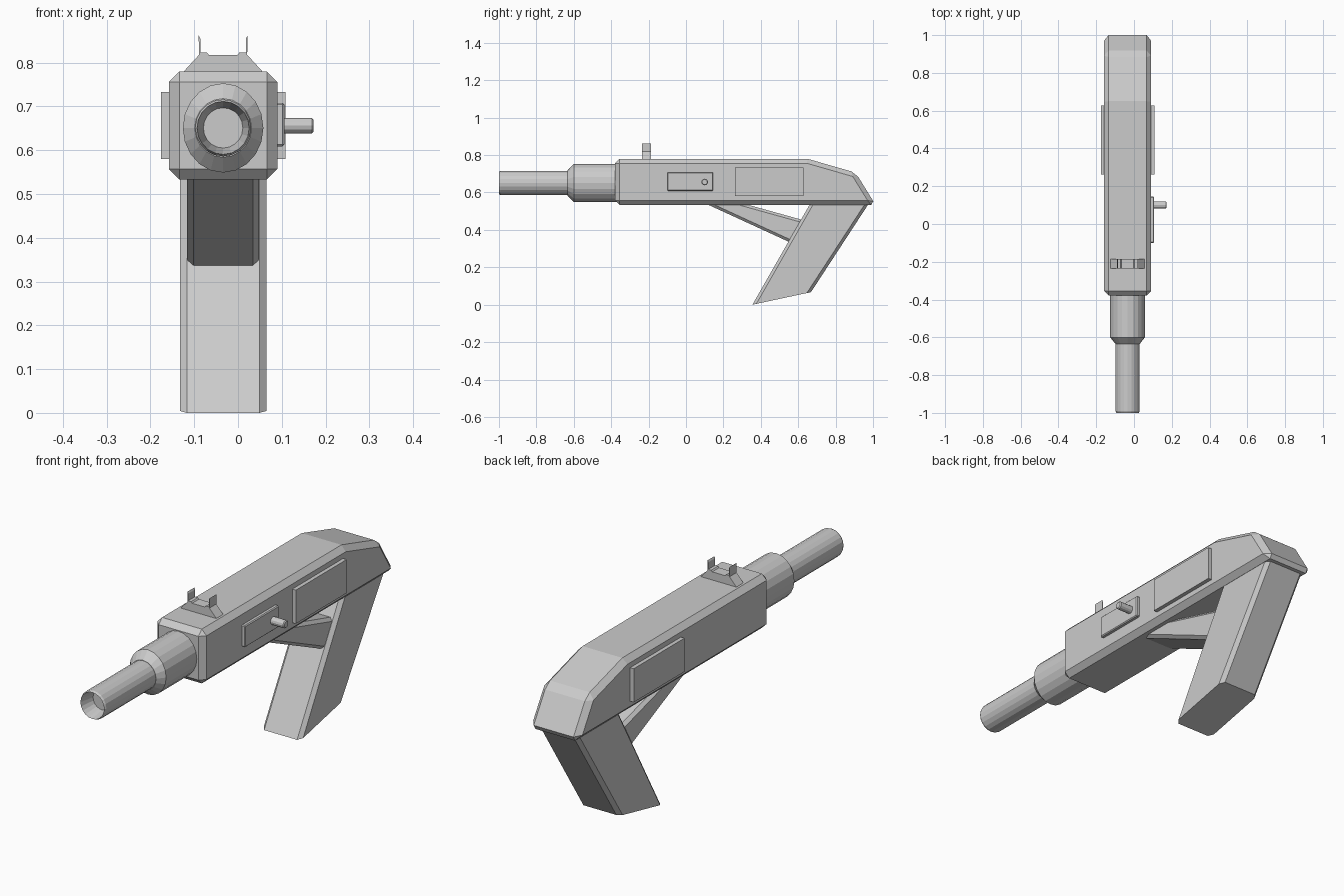
import bpy, bmesh, math

if "Cube" in bpy.data.objects:
    bpy.data.objects.remove(bpy.data.objects["Cube"])

CX = -0.034  # centre plane of the gun


def finish(name, bm):
    bmesh.ops.recalc_face_normals(bm, faces=bm.faces[:])
    mesh = bpy.data.meshes.new(name)
    bm.to_mesh(mesh)
    bm.free()
    obj = bpy.data.objects.new(name, mesh)
    bpy.context.collection.objects.link(obj)
    return obj


def prism(name, profile, x0, x1, bevel=0, pick=lambda e: True):
    """Extrude a (y, z) profile along x and chamfer the picked edges."""
    bm = bmesh.new()
    face = bm.faces.new([bm.verts.new((x0, y, z)) for y, z in profile])
    ext = bmesh.ops.extrude_face_region(bm, geom=[face])["geom"]
    verts = [v for v in ext if isinstance(v, bmesh.types.BMVert)]
    bmesh.ops.translate(bm, verts=verts, vec=(x1 - x0, 0, 0))
    bmesh.ops.recalc_face_normals(bm, faces=bm.faces[:])
    if bevel:
        bmesh.ops.bevel(bm, geom=[e for e in bm.edges if pick(e)], offset=bevel,
                        offset_type='OFFSET', segments=1, profile=0.5, affect='EDGES')
    return finish(name, bm)


def turned(name, rings, sides, place):
    """Skin rings of (position, radius_u, radius_v); place maps them to xyz."""
    bm = bmesh.new()
    loops = []
    for pos, ru, rv in rings:
        angles = [2 * math.pi * i / sides for i in range(sides)]
        loops.append([bm.verts.new(place(pos, ru * math.cos(a), rv * math.sin(a)))
                      for a in angles])
    for a, b in zip(loops, loops[1:]):
        for i in range(sides):
            j = (i + 1) % sides
            bm.faces.new((a[i], a[j], b[j], b[i]))
    bm.faces.new(loops[0])
    bm.faces.new(loops[-1])
    return finish(name, bm)


def rect(y0, y1, z0, z1):
    return [(y0, z0), (y1, z0), (y1, z1), (y0, z1)]


def span(e, axis):
    return abs(e.verts[0].co[axis] - e.verts[1].co[axis])


# Receiver with chamfered edges, shallow roof bend left sharp
prism("receiver", [(-0.379, 0.533), (1.014, 0.533), (0.907, 0.706), (0.65, 0.78), (-0.379, 0.78)],
      CX - 0.124, CX + 0.124, 0.024,
      lambda e: e.calc_face_angle(0) > math.radians(30))

# Grip and the strut that braces it
prism("grip", [(0.355, 0.0), (0.668, 0.067), (0.975, 0.537), (0.662, 0.537)],
      CX - 0.099, CX + 0.099, 0.016, lambda e: span(e, 2) > 0.3)
prism("grip_strut", [(0.08, 0.552), (0.62, 0.304), (0.66, 0.443), (0.30, 0.543)],
      CX - 0.082, CX + 0.082, 0.014, lambda e: span(e, 1) > 0.3)


# Barrel with recessed muzzle, and the thicker shroud behind it
def along_y(p, u, v):
    return (CX + u, p, 0.651 + v)


turned("barrel", [(-0.55, 0.064, 0.065), (-0.99, 0.064, 0.065), (-1.0, 0.0595, 0.0605),
                  (-0.93, 0.045, 0.046)], 20, along_y)
turned("barrel_shroud", [(-0.34, 0.092, 0.102), (-0.60, 0.092, 0.102), (-0.634, 0.065, 0.067)],
       20, along_y)

# Raised panels on both flanks
for label, s in (("left", -1), ("right", 1)):
    prism("side_panel_" + label, rect(0.262, 0.627, 0.58, 0.733),
          CX + s * 0.115, CX + s * 0.142)

# Bolt plate and handle on the right flank
prism("bolt_plate", rect(-0.10, 0.145, 0.609, 0.708), 0.08, 0.106, 0.004)
turned("bolt_handle", [(0.095, 0.018, 0.0175), (0.169, 0.018, 0.0175), (0.173, 0.014, 0.0135)],
       12, lambda p, u, v: (p, 0.1 + u, 0.656 + v))

# Rear-facing sight: mirrored half profile extruded along y
half = [(0.091, 0.775), (0.089, 0.781), (0.055, 0.818), (0.056, 0.863), (0.052, 0.855),
        (0.052, 0.823), (0.037, 0.823), (0.032, 0.817)]
outline = [(CX + x, z) for x, z in half] + [(CX - x, z) for x, z in reversed(half)]
bm = bmesh.new()
front = bm.faces.new([bm.verts.new((x, -0.236, z)) for x, z in outline])
ext = bmesh.ops.extrude_face_region(bm, geom=[front])["geom"]
bmesh.ops.translate(bm, verts=[v for v in ext if isinstance(v, bmesh.types.BMVert)],
                    vec=(0, 0.05, 0))
finish("sight", bm)
